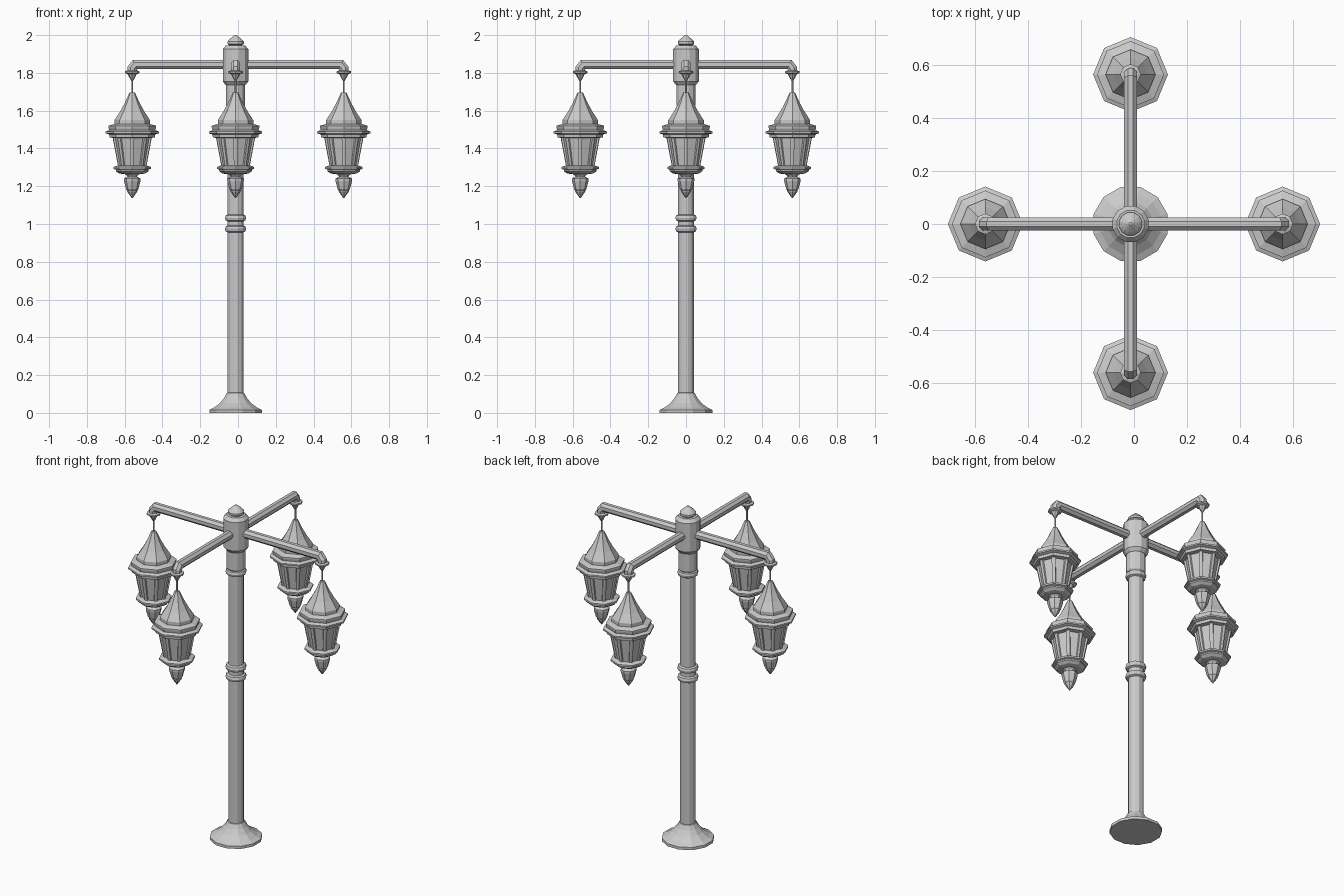
import bpy, bmesh, math
from mathutils import Vector

if "Cube" in bpy.data.objects:
    bpy.data.objects.remove(bpy.data.objects["Cube"])

TAU = 2 * math.pi
CX = -0.013  # the post stands slightly left of centre


def finish(bm, name):
    bmesh.ops.recalc_face_normals(bm, faces=bm.faces)
    me = bpy.data.meshes.new(name)
    bm.to_mesh(me)
    bm.free()
    ob = bpy.data.objects.new(name, me)
    bpy.context.collection.objects.link(ob)
    return ob


def skin(bm, rings):
    """Bridge a list of equal-sized vertex rings and cap both ends."""
    n = len(rings[0])
    for a, b in zip(rings, rings[1:]):
        for i in range(n):
            j = (i + 1) % n
            bm.faces.new((a[i], a[j], b[j], b[i]))
    bm.faces.new(rings[0])
    bm.faces.new(rings[-1])


def lathe(name, profile, sides, turn=0.0, loc=(0, 0, 0)):
    """Faceted revolved part from (radius, z) points."""
    bm = bmesh.new()
    rings = [[bm.verts.new((r * math.cos(turn + TAU * i / sides),
                            r * math.sin(turn + TAU * i / sides), z))
              for i in range(sides)] for r, z in profile]
    skin(bm, rings)
    ob = finish(bm, name)
    ob.location = loc
    return ob


def pipe(name, path, radius, sides, loc, angle):
    """Mitred pipe along an (x, z) path, turned about z."""
    bm = bmesh.new()
    pts = [Vector(p) for p in path]
    rings = []
    for k, p in enumerate(pts):
        d0 = (p - pts[k - 1]).normalized() if k else (pts[1] - p).normalized()
        d1 = (pts[k + 1] - p).normalized() if k < len(pts) - 1 else d0
        t = (d0 + d1).normalized()
        side = Vector((-t.y, t.x)) / t.dot(d0)
        ring = []
        for i in range(sides):
            a = TAU * (i + 0.5) / sides
            q = p + side * radius * math.cos(a)
            ring.append(bm.verts.new((q.x, radius * math.sin(a), q.y)))
        rings.append(ring)
    skin(bm, rings)
    ob = finish(bm, name)
    ob.location = loc
    ob.rotation_euler.z = angle
    return ob


def lantern_bars(name, loc):
    """Eight slanted corner bars plus top and bottom rails on each pane."""
    bm = bmesh.new()
    for i in range(8):
        a = TAU * i / 8
        out, tan = Vector((math.cos(a), math.sin(a), 0)), Vector((-math.sin(a), math.cos(a), 0))
        rings = []
        for r, z, w in ((0.074, 1.30, 0.009), (0.106, 1.47, 0.011)):
            rings.append([bm.verts.new(out * (r + dr) + tan * s * w + Vector((0, 0, z)))
                          for dr, s in ((-0.014, -1), (-0.003, -1), (0, 0), (-0.003, 1), (-0.014, 1))])
        skin(bm, rings)
    ob = finish(bm, name)
    ob.location = loc
    return ob


# Post parts: 12-sided
half = TAU / 24
post = (CX, 0, 0)
lathe("post_base", [(0.144, 0), (0.144, 0.016), (0.118, 0.028), (0.085, 0.052),
                    (0.062, 0.08), (0.048, 0.105), (0.040, 0.108)], 12, half, post)
lathe("post_shaft", [(0.043, 0.09), (0.043, 1.62)], 12, half, post)
for name, z in (("lower_ring", 0.975), ("upper_ring", 1.033), ("neck_ring", 1.605)):
    lathe(name, [(0.042, z - 0.02), (0.054, z - 0.014), (0.058, z),
                 (0.054, z + 0.012), (0.042, z + 0.018)], 12, half, post)
lathe("post_neck", [(0.043, 1.615), (0.053, 1.63), (0.053, 1.745)], 12, half, post)
lathe("hub", [(0.054, 1.735), (0.070, 1.755), (0.070, 1.926), (0.053, 1.945)], 12, half, post)
lathe("hub_finial", [(0.036, 1.94), (0.036, 1.948), (0.045, 1.953), (0.045, 1.965),
                     (0.034, 1.977), (0.010, 1.997), (0.006, 2.0)], 12, half, post)

# Four arms, each with a hanging eight-sided lantern
for tag, x, y in (("right", 0.56, 0), ("left", -0.56, 0), ("front", CX, -0.56), ("back", CX, 0.563)):
    d = Vector((x - CX, y))
    L = d.length
    loc = (x, y, 0)
    pipe("arm_" + tag, [(0.03, 1.845), (L - 0.016, 1.845), (L, 1.825), (L, 1.80)],
         0.026, 8, post, math.atan2(d.y, d.x))
    lathe("hanger_" + tag, [(0.028, 1.812), (0.039, 1.808), (0.039, 1.799), (0.024, 1.793),
                            (0.015, 1.775), (0.005, 1.758), (0.005, 1.69)], 8, 0, loc)
    lathe("lantern_roof_" + tag, [(0.095, 1.455), (0.120, 1.458), (0.122, 1.474), (0.141, 1.480),
                                  (0.141, 1.489), (0.122, 1.497), (0.126, 1.512), (0.126, 1.520),
                                  (0.094, 1.530), (0.094, 1.550), (0.064, 1.596),
                                  (0.040, 1.64), (0.014, 1.697)], 8, 0, loc)
    lathe("lantern_glass_" + tag, [(0.066, 1.295), (0.097, 1.47)], 8, 0, loc)
    lantern_bars("lantern_bars_" + tag, loc)
    lathe("lantern_tray_" + tag, [(0.050, 1.264), (0.070, 1.268), (0.087, 1.280), (0.087, 1.288),
                                  (0.099, 1.292), (0.099, 1.302), (0.080, 1.309)], 8, 0, loc)
    lathe("lantern_finial_" + tag, [(0.003, 1.138), (0.027, 1.172), (0.027, 1.178), (0.032, 1.184),
                                    (0.044, 1.228), (0.044, 1.240), (0.026, 1.250),
                                    (0.030, 1.258), (0.045, 1.268)], 8, 0, loc)
